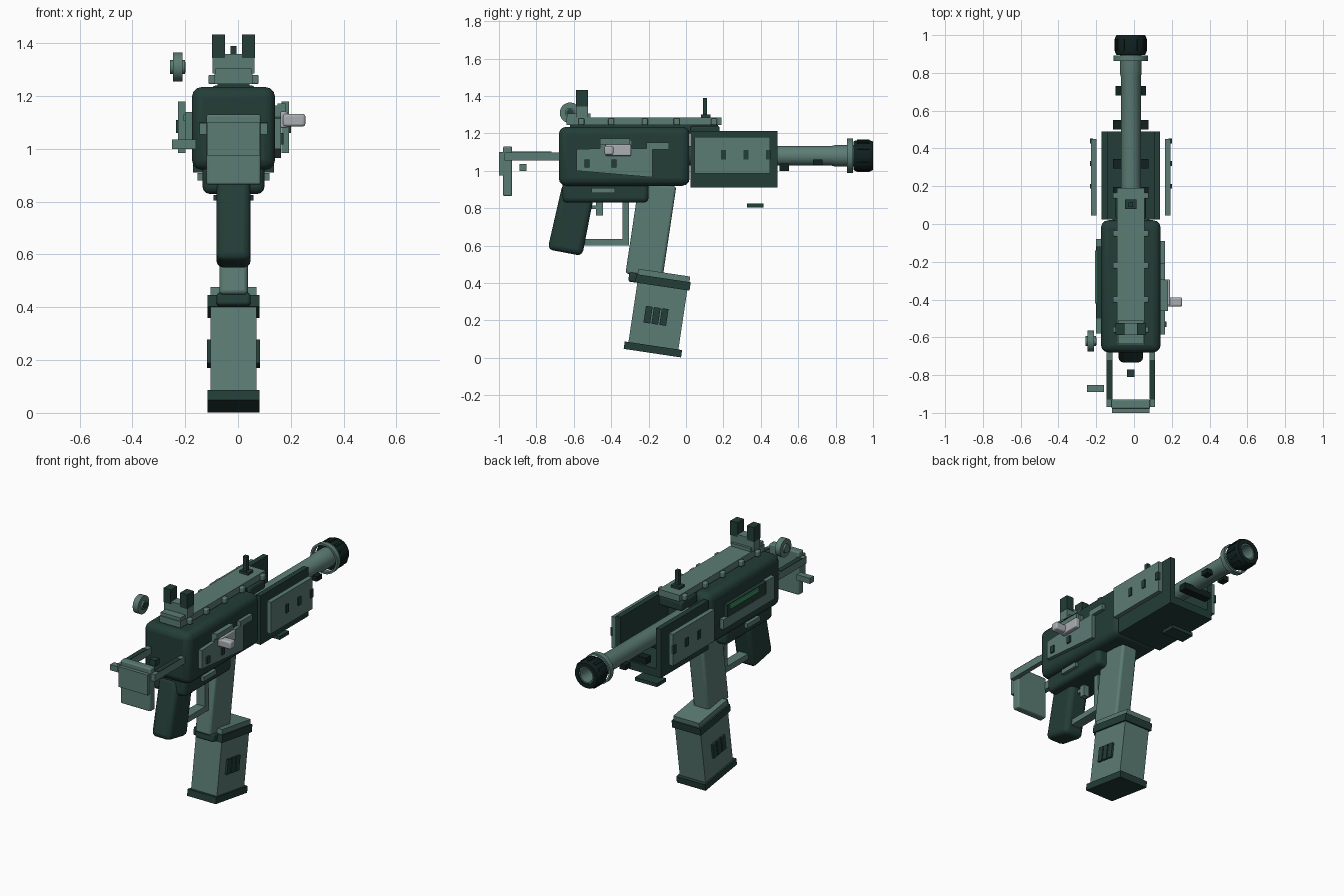
import bpy, bmesh, math
from mathutils import Vector, Matrix

cube = bpy.data.objects.get("Cube")
if cube:
    bpy.data.objects.remove(cube, do_unlink=True)

CENTRE = -0.017          # centre plane of the gun body
BORE = 1.08              # height of the barrel axis


def material(name, colour):
    mat = bpy.data.materials.new(name)
    mat.use_nodes = True
    mat.diffuse_color = (*colour, 1)
    mat.node_tree.nodes["Principled BSDF"].inputs["Base Color"].default_value = (*colour, 1)
    return mat


light = material("grey green", (0.105, 0.2, 0.172))
dark = material("dark green", (0.017, 0.047, 0.038))
black = material("green black", (0.005, 0.015, 0.014))
silver = material("pale steel", (0.4, 0.43, 0.45))
bright = material("bright green", (0.05, 0.28, 0.12))


def finish(name, bm, mat, bevel=0, smooth=False):
    bmesh.ops.recalc_face_normals(bm, faces=bm.faces)
    mesh = bpy.data.meshes.new(name)
    bm.to_mesh(mesh)
    bm.free()
    mesh.materials.append(mat)
    obj = bpy.data.objects.new(name, mesh)
    bpy.context.collection.objects.link(obj)
    if bevel:
        mod = obj.modifiers.new("rounded edges", "BEVEL")
        mod.width, mod.segments = bevel, 3
    if smooth or bevel:
        bpy.ops.object.select_all(action="DESELECT")
        obj.select_set(True)
        bpy.context.view_layer.objects.active = obj
        bpy.ops.object.shade_smooth_by_angle(angle=math.radians(35))
    return obj


def prism(name, points, x, mat, bevel=0):
    """Extrude a side profile of (y, z) points between two x values."""
    bm = bmesh.new()
    face = bm.faces.new([bm.verts.new((x[0], y, z)) for y, z in points])
    new = bmesh.ops.extrude_face_region(bm, geom=[face])["geom"]
    verts = [v for v in new if isinstance(v, bmesh.types.BMVert)]
    bmesh.ops.translate(bm, verts=verts, vec=(x[1] - x[0], 0, 0))
    return finish(name, bm, mat, bevel)


def box(name, x, y, z, mat, bevel=0):
    corners = [(y[0], z[0]), (y[1], z[0]), (y[1], z[1]), (y[0], z[1])]
    return prism(name, corners, x, mat, bevel)


def mid(half):
    return CENTRE - half, CENTRE + half


def pair(name, inner, outer, y, z, mat, bevel=0):
    """Matching boxes on both sides of the centre plane."""
    for side, sign in (("right", 1), ("left", -1)):
        x = sorted((CENTRE + sign * inner, CENTRE + sign * outer))
        box(f"{side}_{name}", x, y, z, mat, bevel)


def lathe(name, profile, mat, axis="Y", origin=(CENTRE, 0, BORE), sides=32):
    """Spin (distance, radius) points around the y or x axis."""
    bm = bmesh.new()
    rings = []
    for d, r in profile:
        ring = []
        for i in range(sides):
            a = math.tau * i / sides
            u, v = r * math.cos(a), r * math.sin(a)
            co = (u, d, v) if axis == "Y" else (d, u, v)
            ring.append(bm.verts.new(Vector(co) + Vector(origin)))
        rings.append(ring)
    for a, b in zip(rings, rings[1:] + rings[:1]):
        for i in range(sides):
            j = (i + 1) % sides
            bm.faces.new((a[i], a[j], b[j], b[i]))
    return finish(name, bm, mat, smooth=True)


def tube(name, y, inner, outer, mat):
    return lathe(name, [(y[0], inner), (y[0], outer), (y[1], outer), (y[1], inner)], mat)


# Receiver and lower frame
box("receiver", mid(0.158), (-0.68, 0.02), (0.92, 1.235), dark, 0.04)
box("lower_frame", mid(0.117), (-0.66, -0.2), (0.83, 0.95), dark, 0.025)
pair("frame_plate", 0.11, 0.137, (-0.505, -0.38), (0.88, 0.908), light)

# Pistol grip, trigger and guard
prism("pistol_grip", [(-0.66, 0.93), (-0.48, 0.93), (-0.555, 0.545), (-0.74, 0.58)],
      mid(0.065), dark, 0.028)
box("guard_bottom", mid(0.03), (-0.57, -0.305), (0.6, 0.635), light)
box("guard_front", mid(0.03), (-0.34, -0.305), (0.6, 0.84), light)
box("trigger", mid(0.018), (-0.48, -0.445), (0.76, 0.85), light)
box("trigger_bar", mid(0.018), (-0.51, -0.45), (0.795, 0.815), light)

# Magazine and its well, all leaning forward
lean = Matrix.Translation((0, -0.18, 0.025)) @ Matrix.Rotation(math.radians(-8.5), 4, "X")
box("magazine_well", mid(0.054), (-0.205, -0.005), (0.4, 0.9), light, 0.015).matrix_world = lean
box("well_collar", mid(0.064), (-0.185, -0.03), (0.36, 0.41), dark, 0.012).matrix_world = lean
box("magazine_body", mid(0.088), (-0.135, 0.135), (0.02, 0.37), light).matrix_world = lean
box("magazine_band", mid(0.098), (-0.147, 0.147), (0.36, 0.405), dark).matrix_world = lean
box("magazine_cap", mid(0.088), (-0.14, 0.14), (0.4, 0.435), light).matrix_world = lean
box("magazine_base", mid(0.098), (-0.155, 0.155), (0, 0.04), dark).matrix_world = lean
for i in range(3):
    y = -0.01 + (i - 1) * 0.043
    vent = box("magazine_vent", mid(0.1), (y - 0.018, y + 0.018), (0.155, 0.245), dark)
    vent.matrix_world = lean

# Open-topped handguard with side plates
pair("handguard_wall", 0.122, 0.154, (0.025, 0.49), (0.91, 1.212), dark)
box("handguard_floor", mid(0.13), (0.025, 0.49), (0.91, 0.96), dark)
pair("handguard_plate", 0.182, 0.21, (0.045, 0.45), (0.985, 1.18), light)
for y in (0.2, 0.32, 0.44):
    pair("plate_slot", 0.2, 0.217, (y - 0.013, y + 0.013), (1.06, 1.11), dark)
for y in (0.17, 0.32, 0.525):
    box("barrel_cradle", mid(0.095), (y - 0.025, y + 0.025), (1.0, 1.04), black)
box("hand_stop", mid(0.075), (0.325, 0.415), (0.805, 0.826), dark)

# Barrel, ring and muzzle
lathe("barrel", [(0.0, 0.035), (0.0, 0.053), (0.78, 0.053), (0.8, 0.058),
                 (0.9, 0.058), (0.9, 0.035)], light)
tube("barrel_ring", (0.862, 0.893), 0.08, 0.092, light)
lathe("muzzle", [(0.895, 0.05), (0.895, 0.076), (0.91, 0.083), (0.985, 0.083),
                 (1.0, 0.076), (1.0, 0.05)], black, sides=24)
tube("muzzle_liner", (0.88, 0.996), 0.042, 0.053, light)
for i in range(12):
    a = math.tau * i / 12
    rib = box("muzzle_rib", (-0.008, 0.008), (0.915, 0.98), (0.078, 0.087), black)
    rib.matrix_world = Matrix.Translation((CENTRE, 0, BORE)) @ Matrix.Rotation(a, 4, "Y")
pair("barrel_lug", 0.04, 0.08, (0.68, 0.73), (1.03, 1.06), black)

# Top rail
box("rail_riser", mid(0.06), (-0.62, 0.17), (1.2, 1.25), dark)
box("rail_front_block", mid(0.08), (0.025, 0.18), (1.18, 1.24), dark, 0.012)
box("top_rail", mid(0.072), (-0.64, 0.19), (1.245, 1.285), light)
for y in (0.15, -0.05, -0.22, -0.4, -0.56):
    pair("rail_stud", 0.06, 0.095, (y - 0.016, y + 0.016), (1.245, 1.28), light, 0.006)

# Sights
box("front_sight_base", mid(0.03), (0.08, 0.13), (1.28, 1.3), dark)
box("front_sight_post", mid(0.012), (0.09, 0.113), (1.28, 1.39), dark)
box("rear_sight_foot", mid(0.068), (-0.635, -0.51), (1.28, 1.305), light)
box("rear_sight_base", mid(0.08), (-0.585, -0.525), (1.285, 1.36), light)
pair("rear_sight_prong", 0.032, 0.081, (-0.587, -0.523), (1.345, 1.433), dark)
knob_at = (-0.229, -0.62, 1.31)
lathe("sight_knob", [(-0.018, 0.025), (-0.018, 0.055), (0.018, 0.055), (0.018, 0.025)],
      light, "X", knob_at)
lathe("knob_hub", [(-0.029, 0.001), (-0.029, 0.027), (0.029, 0.027), (0.029, 0.001)],
      light, "X", knob_at)
lathe("knob_cap", [(0.028, 0.001), (0.028, 0.02), (0.031, 0.02), (0.031, 0.001)],
      dark, "X", knob_at)

# Folding stock
pair("stock_rod", 0.098, 0.128, (-0.97, -0.66), (1.055, 1.098), light)
pair("stock_rod_top", 0.098, 0.128, (-0.93, -0.72), (1.097, 1.102), dark)
box("butt_plate", mid(0.103), (-0.978, -0.93), (0.865, 1.13), light, 0.008)
box("butt_pad", mid(0.1), (-1.0, -0.97), (0.975, 1.1), light)
box("stock_catch", mid(0.02), (-0.81, -0.77), (1.06, 1.095), dark)
box("stock_pin", (-0.25, -0.16), (-0.89, -0.852), (1.0, 1.035), light)

# Right action plate and charging handle
right = (0.13, 0.163)
prism("right_action_plate", [(-0.585, 1.0), (-0.18, 0.965), (-0.18, 1.115), (-0.09, 1.115),
      (-0.09, 1.15), (-0.21, 1.15), (-0.21, 1.12), (-0.29, 1.12), (-0.29, 1.165),
      (-0.46, 1.165), (-0.46, 1.12), (-0.585, 1.115)], right, light)
box("handle_bracket", (0.15, 0.18), (-0.46, -0.3), (1.14, 1.172), light)
box("handle_slide", (0.15, 0.19), (-0.43, -0.293), (1.08, 1.14), silver, 0.006)
box("handle_knob", (0.17, 0.255), (-0.437, -0.388), (1.085, 1.133), silver, 0.01)
for y in (-0.53, -0.385):
    box("action_plate_pin", (0.155, 0.172), (y - 0.014, y + 0.014), (1.017, 1.06), dark)

# Left action plate with a coloured strip
box("left_action_plate", (-0.2, -0.165), (-0.58, -0.08), (1.0, 1.06), light)
box("left_strip_back", (-0.198, -0.165), (-0.5, -0.12), (1.06, 1.135), dark)
box("left_strip", (-0.206, -0.197), (-0.42, -0.14), (1.105, 1.13), bright)
box("left_plate_end", (-0.2, -0.165), (-0.58, -0.5), (1.06, 1.14), light)
